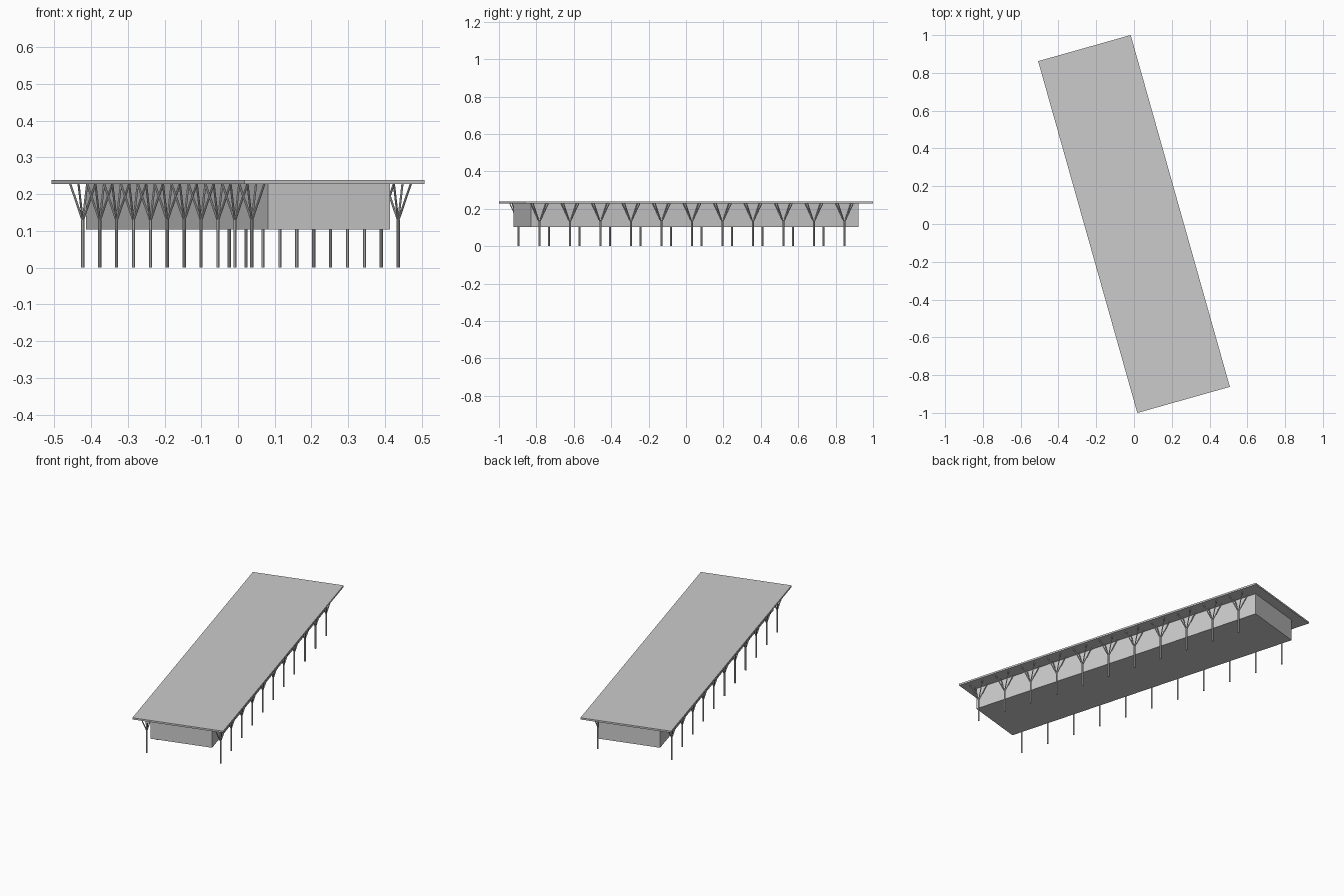
import bpy
import bmesh
from math import radians
from mathutils import Matrix, Vector

cube = bpy.data.objects.get("Cube")
if cube:
    bpy.data.objects.remove(cube, do_unlink=True)

# The whole building is turned on its site
TURN = Matrix.Rotation(radians(15.75), 4, 'Z')
ROOF_TOP, ROOF_BASE = 0.238, 0.228
FLOOR = 0.103
FORK = 0.13

grey = bpy.data.materials.new("light_grey")
grey.use_nodes = True
colour = (0.6, 0.6, 0.6, 1)
grey.diffuse_color = colour
grey.node_tree.nodes["Principled BSDF"].inputs["Base Color"].default_value = colour


def finish_mesh(bm, name):
    mesh = bpy.data.meshes.new(name)
    bm.to_mesh(mesh)
    bm.free()
    mesh.materials.append(grey)
    return mesh


def place(name, mesh, position=(0, 0, 0)):
    obj = bpy.data.objects.new(name, mesh)
    obj.matrix_world = TURN @ Matrix.Translation(position)
    bpy.context.collection.objects.link(obj)
    return obj


def slab(name, width, length, bottom, top):
    bm = bmesh.new()
    size = Matrix.Diagonal((width, length, top - bottom, 1))
    bmesh.ops.create_cube(bm, size=1, matrix=size)
    return place(name, finish_mesh(bm, name), (0, 0, (bottom + top) / 2))


def rod(bm, start, end, radius):
    start, end = Vector(start), Vector(end)
    axis = end - start
    spin = axis.to_track_quat('Z', 'Y').to_matrix().to_4x4()
    bmesh.ops.create_cone(bm, cap_ends=True, segments=8, radius1=radius,
                          radius2=radius, depth=axis.length,
                          matrix=Matrix.Translation((start + end) / 2) @ spin)


# Flat roof over a raised enclosed hall
slab("roof", 0.509, 1.935, ROOF_BASE, ROOF_TOP)
slab("hall", 0.345, 1.82, FLOOR, ROOF_BASE)

# Branching column: a post that forks into four struts under the roof
bm = bmesh.new()
rod(bm, (0, 0, 0), (0, 0, FORK), 0.0045)
for sx in (-1, 1):
    for sy in (-1, 1):
        rod(bm, (0, 0, FORK - 0.003),
            (sx * 0.0244, sy * 0.0425, ROOF_BASE + 0.002), 0.003)
column = finish_mesh(bm, "branching_column")

# A row of columns along each long side
for side, sx in (("left", 1), ("right", -1)):
    for i in range(11):
        y = -0.025 + (i - 5) * 0.1694
        place(f"{side}_column_{i + 1}", column, (sx * 0.207, y, 0))
